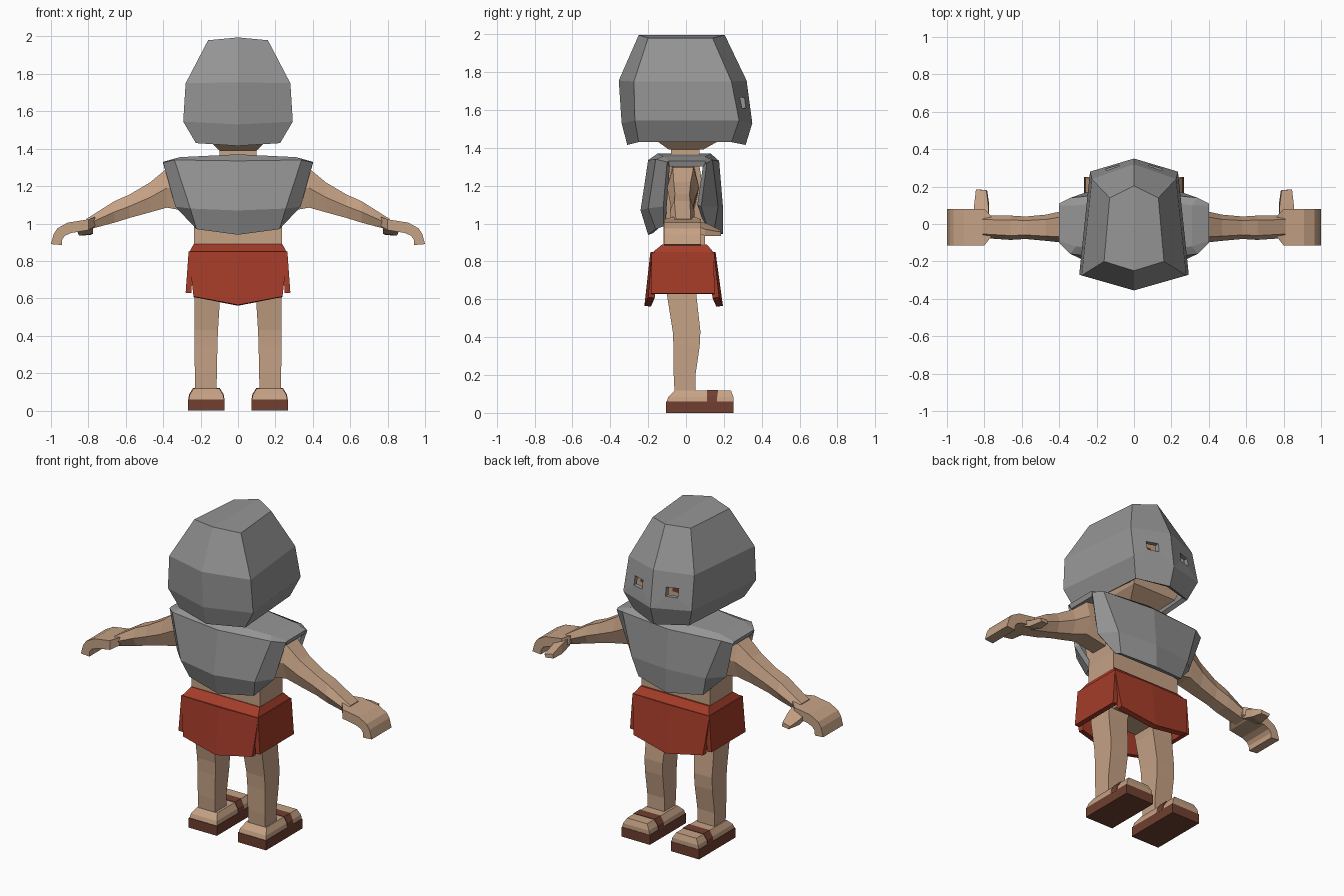
import bpy, bmesh
from mathutils import Vector


def material(name, rgb):
    m = bpy.data.materials.new(name)
    m.diffuse_color = (*rgb, 1)
    return m


GREY = material("grey_metal", (0.30, 0.30, 0.30))
SKIN = material("skin", (0.56, 0.36, 0.235))
RED = material("red_cloth", (0.37, 0.045, 0.022))
BROWN = material("brown_leather", (0.16, 0.05, 0.03))


def loft(name, rows, mat, closed=True, caps=(True, True), mirror=True, thick=0, ref=(0, 0, 1)):
    """Skin rows of points; open sheets are turned away from ref and thickened inward."""
    bm = bmesh.new()
    vs = [[bm.verts.new(p) for p in r] for r in rows]
    n = len(rows[0])
    for a, b in zip(vs, vs[1:]):
        for i in range(n if closed else n - 1):
            j = (i + 1) % n
            bm.faces.new((a[i], a[j], b[j], b[i]))
    if caps[0]:
        bm.faces.new(vs[0])
    if caps[1]:
        bm.faces.new(vs[-1])
    bmesh.ops.recalc_face_normals(bm, faces=bm.faces[:])
    if thick:
        bm.normal_update()
        side = sum(f.calc_area() * f.normal.dot(f.calc_center_median() - Vector(ref)) for f in bm.faces)
        if side < 0:
            bmesh.ops.reverse_faces(bm, faces=bm.faces[:])
    me = bpy.data.meshes.new(name)
    bm.to_mesh(me)
    bm.free()
    me.materials.append(mat)
    ob = bpy.data.objects.new(name, me)
    bpy.context.collection.objects.link(ob)
    if mirror:
        ob.modifiers.new("mirror", 'MIRROR')
    if thick:
        s = ob.modifiers.new("thickness", 'SOLIDIFY')
        s.thickness, s.offset = thick, -1
    return ob


def rect(x0, x1, y0, y1, z):
    return [(x0, y0, z), (x1, y0, z), (x1, y1, z), (x0, y1, z)]


def sheet(name, rows, mat, thick, mirror=True, ref=(0, 0, 1)):
    return loft(name, rows, mat, False, (False, False), mirror, thick, ref)


# Hollow helmet: half rings from the -y centre round to the +y centre
def helmet_ring(z, zc, y0, x1, y1, x2, y2, y3):
    return [(0, y0, zc), (x1, y1, z), (x2, y2, z), (0, y3, zc)]


helmet = loft("helmet", [
    helmet_ring(1.43, 1.415, -0.31, 0.225, -0.25, 0.19, 0.24, 0.315),
    helmet_ring(1.545, 1.53, -0.34, 0.293, -0.27, 0.235, 0.28, 0.35),
    helmet_ring(1.75, 1.755, -0.355, 0.28, -0.275, 0.225, 0.24, 0.32),
    helmet_ring(1.98, 1.995, -0.25, 0.16, -0.20, 0.13, 0.14, 0.205)],
    GREY, closed=False, caps=(False, True), thick=0.03, ref=(0, 0, 1.65))

# Eye slots
cutter = loft("eye_slot_cutter", [rect(0.08, 0.15, 0.24, 0.42, 1.61),
                                  rect(0.08, 0.15, 0.24, 0.42, 1.665)], GREY)
cutter.hide_render = True
cutter.display_type = 'WIRE'
cut = helmet.modifiers.new("eye_slots", 'BOOLEAN')
cut.operation, cut.object, cut.solver = 'DIFFERENCE', cutter, 'EXACT'

# Head, eyes and neck
loft("head", [rect(-0.10, 0.10, -0.09, 0.09, 1.39), rect(-0.15, 0.15, -0.16, 0.18, 1.44),
              rect(-0.19, 0.19, -0.21, 0.215, 1.56), rect(-0.18, 0.18, -0.21, 0.215, 1.74),
              rect(-0.11, 0.11, -0.13, 0.11, 1.90)], SKIN, mirror=False)
loft("eye", [rect(0.06, 0.16, 0.212, 0.220, 1.60), rect(0.06, 0.16, 0.212, 0.220, 1.68)], BROWN)
loft("neck", [rect(-0.10, 0.10, -0.08, 0.07, 1.32), rect(-0.10, 0.10, -0.08, 0.07, 1.42)],
     SKIN, mirror=False)

# Torso and hips
loft("torso", [rect(-0.20, 0.20, -0.09, 0.08, 0.66), rect(-0.235, 0.235, -0.12, 0.10, 0.86),
               rect(-0.235, 0.235, -0.12, 0.10, 1.00), rect(-0.25, 0.25, -0.13, 0.10, 1.12),
               rect(-0.27, 0.27, -0.10, 0.07, 1.31)], SKIN, mirror=False)

# Chest armour running over the shoulders, open under the arms
sheet("chest_armour", [
    [(0, -0.20, 0.94), (0.222, -0.16, 0.97), (0.23, -0.12, 0.985)],
    [(0, -0.24, 1.07), (0.255, -0.20, 1.08), (0.335, -0.12, 1.09)],
    [(0, -0.20, 1.335), (0.34, -0.16, 1.34), (0.40, -0.10, 1.325)],
    [(0, -0.15, 1.37), (0.31, -0.12, 1.355), (0.40, -0.09, 1.33)],
    [(0, 0.13, 1.37), (0.31, 0.10, 1.355), (0.40, 0.10, 1.33)],
    [(0, 0.175, 1.33), (0.34, 0.14, 1.335), (0.40, 0.11, 1.32)],
    [(0, 0.195, 1.09), (0.255, 0.17, 1.09), (0.335, 0.08, 1.09)],
    [(0, 0.195, 0.945), (0.222, 0.15, 0.97), (0.23, 0.11, 0.985)]], GREY, 0.03)


# Arm: six-sided rings along x
def arm_ring(x, z0, z1, y0, y1):
    ym, h, zm = (y0 + y1) / 2, (y1 - y0) * 0.32, (z0 + z1) / 2
    return [(x, ym - h, z0), (x, y0, zm), (x, ym - h, z1),
            (x, ym + h, z1), (x, y1, zm), (x, ym + h, z0)]


loft("arm", [arm_ring(0.24, 1.06, 1.315, -0.10, 0.07), arm_ring(0.38, 1.085, 1.295, -0.10, 0.07),
             arm_ring(0.47, 1.06, 1.22, -0.09, 0.05), arm_ring(0.58, 1.03, 1.155, -0.08, 0.04),
             arm_ring(0.66, 1.005, 1.12, -0.085, 0.045), arm_ring(0.81, 0.965, 1.025, -0.075, 0.045)],
     SKIN)


# Curled hand: full-width slabs, then the thumb
def hand_ring(xt, zt, xb, zb, y0=-0.115, y1=0.08):
    return [(xt, y0, zt), (xt, y1, zt), (xb, y1, zb), (xb, y0, zb)]


loft("hand", [hand_ring(0.765, 1.035, 0.765, 0.985, -0.07, 0.045),
              hand_ring(0.80, 1.022, 0.80, 0.965), hand_ring(0.91, 1.005, 0.89, 0.95),
              hand_ring(0.965, 0.975, 0.925, 0.935), hand_ring(0.985, 0.945, 0.94, 0.915),
              hand_ring(1.0, 0.89, 0.942, 0.885)], SKIN)
loft("thumb", [
    [(0.775, 0.03, 0.97), (0.86, 0.03, 0.96), (0.86, 0.03, 1.00), (0.775, 0.03, 1.025)],
    [(0.775, 0.11, 0.945), (0.85, 0.10, 0.935), (0.855, 0.10, 0.97), (0.78, 0.11, 1.00)],
    [(0.785, 0.18, 0.94), (0.835, 0.185, 0.935), (0.845, 0.185, 0.955), (0.79, 0.18, 0.965)]], SKIN)

# Cloth skirt: waistband, front and back flaps, side flaps
loft("waistband", [rect(-0.262, 0.262, -0.18, 0.148, 0.845), rect(-0.237, 0.237, -0.125, 0.11, 0.89)],
     RED, mirror=False)
for name, s, top, low in (("front", -1, 0.18, 0.20), ("back", 1, 0.148, 0.175)):
    sheet(name + "_flap", [
        [(0, s * (top + 0.008), 0.85), (0.265, s * top, 0.85)],
        [(0, s * (low + 0.02), 0.565), (0.238, s * low, 0.61)]], RED, 0.035, ref=(0, 0, 0.7))
sheet("side_flap", [
    [(0.264, -0.18, 0.85), (0.264, 0.148, 0.85)],
    [(0.28, -0.185, 0.63), (0.28, 0.15, 0.63)]], RED, 0.03, ref=(0, 0, 0.7))

# Legs
loft("leg", [rect(0.115, 0.23, -0.06, 0.05, 0.10), rect(0.113, 0.231, -0.065, 0.05, 0.20),
             rect(0.11, 0.232, -0.066, 0.072, 0.35), rect(0.107, 0.232, -0.07, 0.076, 0.43),
             rect(0.095, 0.232, -0.10, 0.055, 0.62), rect(0.07, 0.225, -0.10, 0.06, 0.74)], SKIN)

# Sandals: foot, sole and strap
loft("foot", [rect(0.074, 0.264, -0.103, 0.25, 0.055), rect(0.08, 0.258, -0.093, 0.25, 0.085),
              rect(0.10, 0.238, -0.06, 0.238, 0.118)], SKIN)
loft("sole", [rect(0.072, 0.266, -0.105, 0.252, 0), rect(0.072, 0.266, -0.105, 0.252, 0.06)], BROWN)
loft("strap", [rect(0.071, 0.267, 0.11, 0.165, 0.055), rect(0.077, 0.261, 0.11, 0.165, 0.087),
               rect(0.098, 0.240, 0.11, 0.17, 0.121)], BROWN)
